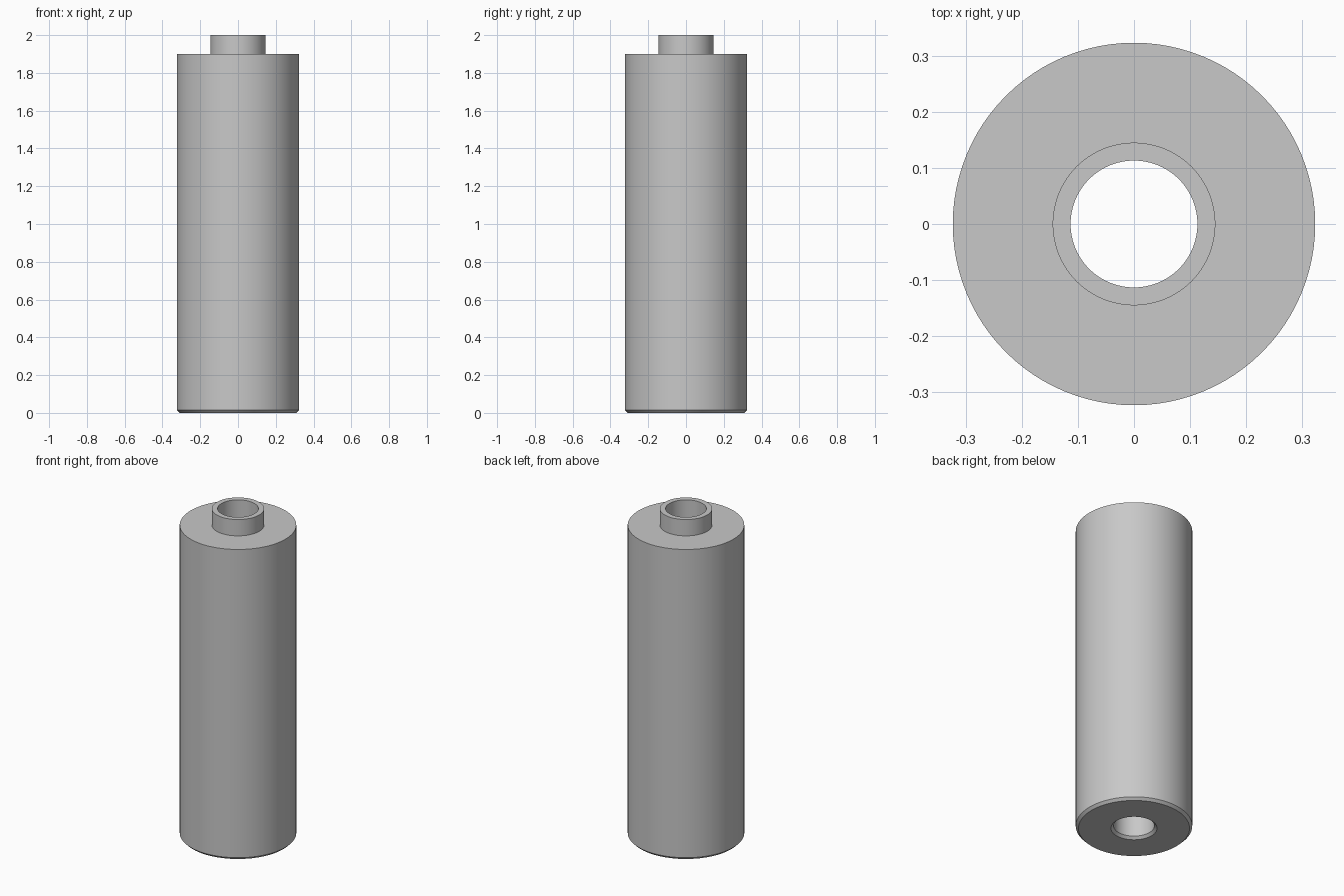
import bpy
import bmesh
import math

cube = bpy.data.objects.get("Cube")
if cube:
    bpy.data.objects.remove(cube, do_unlink=True)

# Dimensions
HEIGHT = 2.0
SHOULDER = 1.9
BODY_R = 0.323
COLLAR_R = 0.145
BORE_R = 0.113
CHAMFER = 0.015
SIDES = 96

# Plain grey material
grey = bpy.data.materials.new("plain_grey")
grey.use_nodes = True
colour = (0.58, 0.58, 0.58, 1.0)
grey.diffuse_color = colour
grey.node_tree.nodes["Principled BSDF"].inputs["Base Color"].default_value = colour


def lathe(name, profile, material):
    """Spin a closed (radius, height) profile around z."""
    bm = bmesh.new()
    verts = [bm.verts.new((r, 0, z)) for r, z in profile]
    edges = [bm.edges.new((a, b)) for a, b in zip(verts, verts[1:] + verts[:1])]
    bmesh.ops.spin(bm, geom=verts + edges, cent=(0, 0, 0), axis=(0, 0, 1),
                   angle=math.tau, steps=SIDES, use_merge=True)
    bmesh.ops.remove_doubles(bm, verts=bm.verts, dist=0.0001)
    bmesh.ops.recalc_face_normals(bm, faces=bm.faces)
    mesh = bpy.data.meshes.new(name)
    bm.to_mesh(mesh)
    bm.free()
    mesh.materials.append(material)
    obj = bpy.data.objects.new(name, mesh)
    bpy.context.collection.objects.link(obj)
    bpy.ops.object.select_all(action="DESELECT")
    obj.select_set(True)
    bpy.context.view_layer.objects.active = obj
    bpy.ops.object.shade_smooth_by_angle(angle=math.radians(30))
    return obj


# Hollow body with raised collar, through bore and chamfered base edges
lathe("bored_spacer", [
    (BORE_R + CHAMFER, 0),
    (BODY_R - CHAMFER, 0),
    (BODY_R, CHAMFER),
    (BODY_R, SHOULDER),
    (COLLAR_R, SHOULDER),
    (COLLAR_R, HEIGHT),
    (BORE_R, HEIGHT),
    (BORE_R, CHAMFER),
], grey)
